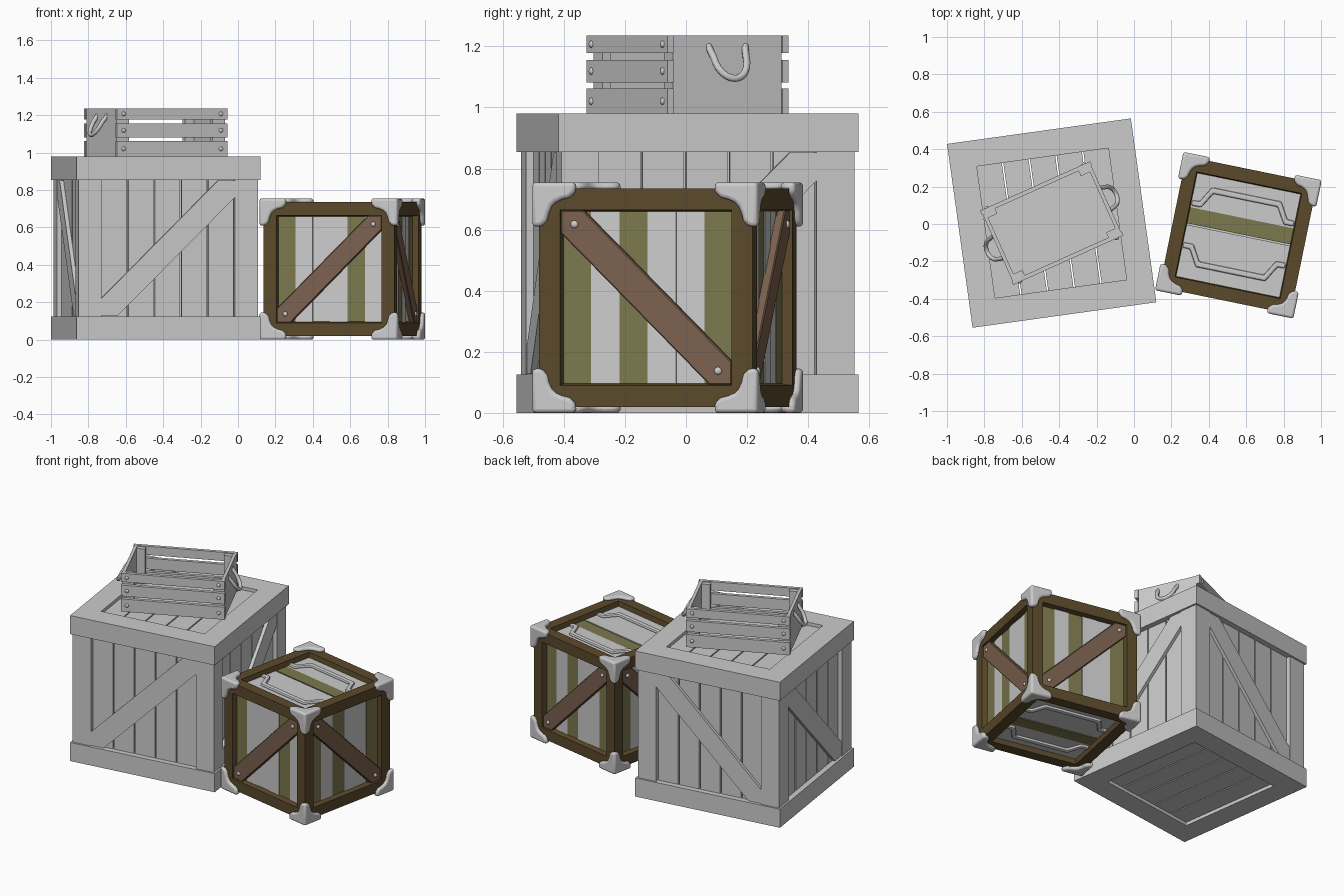
import bpy, bmesh, math
from mathutils import Matrix, Vector

if "Cube" in bpy.data.objects:
    bpy.data.objects.remove(bpy.data.objects["Cube"])

T, R = Matrix.Translation, Matrix.Rotation
I = Matrix.Identity(4)
X90 = R(math.pi / 2, 4, 'X')
# face frames: local (u right, w up, n outward) for front, right, back, left
SIDES = [R(k * math.pi / 2, 4, 'Z') @ X90 for k in range(4)]
ENDS = [I, R(math.pi, 4, 'X')]


def material(name, rgb):
    m = bpy.data.materials.new(name)
    m.diffuse_color = (*rgb, 1)
    m.use_nodes = True
    m.node_tree.nodes["Principled BSDF"].inputs["Base Color"].default_value = m.diffuse_color
    return m


DARK = material("dark_wood", (0.105, 0.067, 0.024))
BROWN = material("brown_wood", (0.20, 0.12, 0.077))
OLIVE = material("olive_paint", (0.20, 0.19, 0.075))


def prism(bm, pts, n0, n1, M=I):
    lo = [bm.verts.new(M @ Vector((x, y, n0))) for x, y in pts]
    hi = [bm.verts.new(M @ Vector((x, y, n1))) for x, y in pts]
    bm.faces.new(lo[::-1])
    bm.faces.new(hi)
    for i in range(len(pts)):
        j = (i + 1) % len(pts)
        bm.faces.new((lo[i], lo[j], hi[j], hi[i]))


def box(bm, x0, x1, y0, y1, z0, z1, M=I):
    prism(bm, [(x0, y0), (x1, y0), (x1, y1), (x0, y1)], z0, z1, M)


def ring(bm, loops, M=I, closed=False):
    # square loops given as (half size, height), bridged in order
    rows = [[bm.verts.new(M @ Vector((sx * h, sy * h, n)))
             for sx, sy in ((-1, -1), (1, -1), (1, 1), (-1, 1))] for h, n in loops]
    pairs = list(zip(rows, rows[1:])) + ([(rows[-1], rows[0])] if closed else [])
    for a, b in pairs:
        for i in range(4):
            j = (i + 1) % 4
            bm.faces.new((a[i], a[j], b[j], b[i]))


def dome(bm, x, y, n, r, M):
    bmesh.ops.create_uvsphere(bm, u_segments=12, v_segments=8, radius=r,
                              matrix=M @ T((x, y, n)) @ Matrix.Diagonal((1, 1, 0.7, 1)))


def finish(name, bm, place, mat=None, bevel=0, segs=1, smooth=False, mirror=False):
    bmesh.ops.recalc_face_normals(bm, faces=bm.faces)
    me = bpy.data.meshes.new(name)
    bm.to_mesh(me)
    bm.free()
    ob = bpy.data.objects.new(name, me)
    bpy.context.collection.objects.link(ob)
    ob.matrix_world = place
    if mat:
        me.materials.append(mat)
    if mirror:
        m = ob.modifiers.new("mirror", 'MIRROR')
        m.use_axis = (True, True, True)
        m.use_mirror_merge = False
    if bevel:
        b = ob.modifiers.new("bevel", 'BEVEL')
        b.width, b.segments = bevel, segs
    if smooth:
        bpy.ops.object.select_all(action='DESELECT')
        ob.select_set(True)
        bpy.context.view_layer.objects.active = ob
        bpy.ops.object.shade_smooth_by_angle(angle=math.radians(40))
    return ob


def brace_shape(h, w, s):
    # diagonal strip clipped to a square of half size h
    k = h - w
    return [(s * x, y) for x, y in ((-h, -h), (-k, -h), (h, k), (h, h), (k, h), (-h, -k))]


# ---------- large plain crate ----------
BIG = T((-0.44, 0.005, 0.49)) @ R(math.radians(7.9), 4, 'Z')
bm = bmesh.new()
for E in ENDS:
    ring(bm, [(0.496, 0.365), (0.496, 0.49), (0.355, 0.49), (0.355, 0.365)], E, True)
finish("large_crate_bands", bm, BIG)

bm = bmesh.new()
for sx in (-1, 1):
    for sy in (-1, 1):
        box(bm, *sorted((sx * 0.36, sx * 0.484)), *sorted((sy * 0.36, sy * 0.484)), -0.37, 0.37)
finish("large_crate_posts", bm, BIG)

bm = bmesh.new()
for i in range(5):
    a = -0.36 + i * 0.144
    for S in SIDES:
        box(bm, a + 0.004, a + 0.14, -0.37, 0.37, 0.435, 0.46, S)
    for E in ENDS:
        box(bm, a + 0.004, a + 0.14, -0.358, 0.358, 0.445, 0.468, E)
finish("large_crate_planks", bm, BIG)

bm = bmesh.new()
for S, s in zip(SIDES, (1, 1, -1, -1)):
    prism(bm, brace_shape(0.362, 0.09, s), 0.455, 0.481, S)
finish("large_crate_braces", bm, BIG)

# ---------- slatted basket on top ----------
BASKET = T((-0.44, 0.005, 0.978)) @ R(math.radians(24.2), 4, 'Z')
SLATS = [(0, 0.085), (0.104, 0.178), (0.2, 0.258)]
slats, bolts, ends, posts = [bmesh.new() for _ in range(4)]
for k in (0, 2):
    S = SIDES[k]
    for z0, z1 in SLATS:
        box(slats, -0.323, 0.323, z0, z1, 0.195, 0.217, S)
        for u in (-0.285, 0.285):
            dome(bolts, u, (z0 + z1) / 2, 0.217, 0.012, S)
    for u in (-0.272, 0.272):
        box(posts, u - 0.027, u + 0.027, 0.0, 0.252, 0.165, 0.195, S)
    box(ends, -0.195, 0.195, 0, 0.257, 0.298, 0.318, SIDES[k + 1])
finish("basket_slats", slats, BASKET)
finish("basket_bolts", bolts, BASKET, smooth=True)
finish("basket_end_panels", ends, BASKET)
finish("basket_posts", posts, BASKET)
bm = bmesh.new()
box(bm, -0.3, 0.3, -0.195, 0.195, 0, 0.015)
finish("basket_floor", bm, BASKET)

# rope handles: a drooping U on each end panel
for k, name in ((1, "basket_handle_right"), (3, "basket_handle_left")):
    cu = bpy.data.curves.new(name, 'CURVE')
    cu.dimensions, cu.bevel_depth, cu.bevel_resolution = '3D', 0.012, 2
    cu.use_fill_caps = True
    path = [(-0.066, 0.225, 0.31)]
    for i in range(13):
        a = math.pi * i / 12
        path.append((-0.058 * math.cos(a), 0.185 - 0.068 * math.sin(a), 0.34 + 0.038 * math.sin(a)))
    path.append((0.066, 0.225, 0.31))
    sp = cu.splines.new('POLY')
    sp.points.add(len(path) - 1)
    for p, c in zip(sp.points, path):
        p.co = (*c, 1)
    sp.use_smooth = True
    ob = bpy.data.objects.new(name, cu)
    bpy.context.collection.objects.link(ob)
    ob.matrix_world = BASKET @ SIDES[k]
    bpy.ops.object.select_all(action='DESELECT')
    ob.select_set(True)
    bpy.context.view_layer.objects.active = ob
    bpy.ops.object.convert(target='MESH')

# ---------- painted crate with metal corners ----------
H, C = 0.3575, 0.3775
CRATE = T((0.558, -0.06, C)) @ R(math.radians(-11.6), 4, 'Z')
bm = bmesh.new()
for F in SIDES + ENDS:
    ring(bm, [(H, H), (0.287, H), (0.28, H - 0.045)], F)
bmesh.ops.remove_doubles(bm, verts=bm.verts, dist=1e-5)
finish("painted_crate_frame", bm, CRATE, DARK)

# six boards per face; O marks a painted one
plain, olive, braces, bolts, ribs, grooves = [bmesh.new() for _ in range(6)]
W = 0.57 / 6
for S, pattern, s in zip(SIDES, ("OGGGOG", "OGOGGO", "OGOGGO", "OGGGOG"), (1, -1, 1, -1)):
    for i, c in enumerate(pattern):
        a = -0.285 + i * W
        box(olive if c == "O" else plain, a, a + W, -0.285, 0.285, 0.305, 0.322 + 0.003 * (i % 2), S)
    prism(braces, brace_shape(0.286, 0.075, s), 0.315, 0.35, S)
    for q in (-0.24, 0.24):
        dome(bolts, s * q, q, 0.35, 0.013, S)

# top and bottom: one painted board and two raised ribs
half = [(-0.28, 0.105), (-0.225, 0.105), (-0.175, 0.19), (0.175, 0.19), (0.225, 0.105), (0.28, 0.105)]
rib = half + [(0.28, 0.135), (0.24, 0.135), (0.19, 0.222), (-0.19, 0.222), (-0.24, 0.135), (-0.28, 0.135)]
for E in ENDS:
    for i in range(6):
        a = -0.285 + i * W
        box(olive if i == 3 else plain, -0.285, 0.285, a + (0.008 if i == 3 else 0), a + W,
            0.305, 0.325, E)
    for s in (-1, 1):
        prism(ribs, [(x, s * y + (0.01 if s < 0 else 0)) for x, y in rib], 0.32, 0.342, E)
finish("painted_crate_boards", plain, CRATE)
finish("painted_crate_olive_boards", olive, CRATE, OLIVE)
finish("painted_crate_braces", braces, CRATE, BROWN, bevel=0.004)
finish("painted_crate_bolts", bolts, CRATE, smooth=True)
finish("painted_crate_ribs", ribs, CRATE, bevel=0.009, segs=2)
grooves.free()

# trefoil corner caps: one octant of three lobed plates, mirrored to all eight corners
lobe = [(0, 0), (0.145, 0), (0.145, 0.032), (0.125, 0.05), (0.1, 0.056), (0.078, 0.066),
        (0.066, 0.078), (0.056, 0.1), (0.05, 0.125), (0.032, 0.145), (0, 0.145)]
bm = bmesh.new()
for k in range(3):
    M = R(k * 2 * math.pi / 3, 4, Vector((1, 1, 1)))
    prism(bm, [(C - x, C - y) for x, y in lobe], H - 0.008, C, M)
finish("painted_crate_corner_caps", bm, CRATE, bevel=0.013, segs=3, smooth=True, mirror=True)
